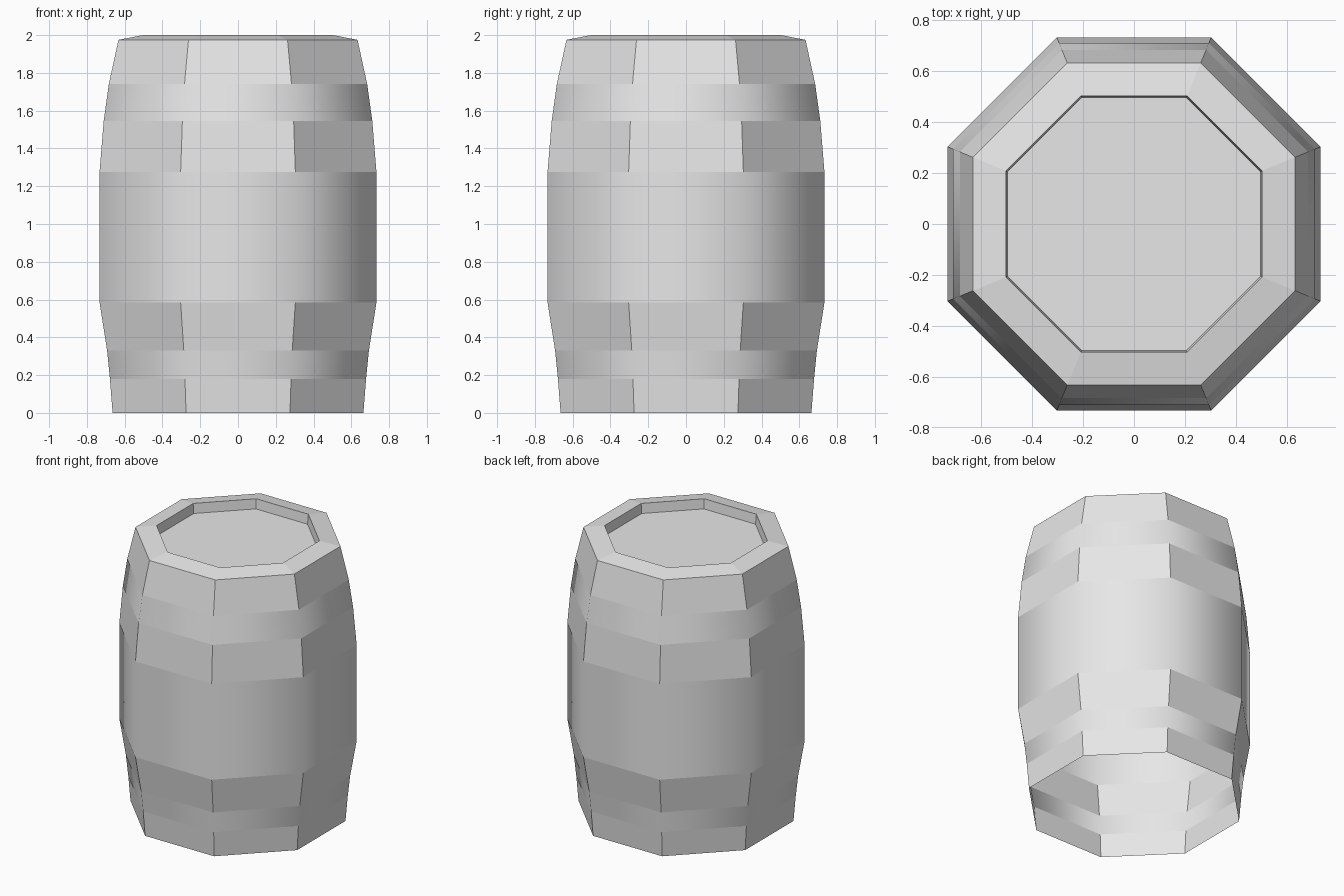
import bpy, bmesh, math

cube = bpy.data.objects.get("Cube")
if cube:
    bpy.data.objects.remove(cube, do_unlink=True)

SIDES = 8
# Wall profile from the open foot up over the rim to the sunken lid:
# (distance from axis to flat side, height, smooth hoop above this ring)
PROFILE = [
    (0.664, 0.0, False),
    (0.678, 0.18, True),     # lower hoop
    (0.693, 0.33, False),
    (0.733, 0.585, True),    # wide middle band
    (0.733, 1.275, False),
    (0.711, 1.545, True),    # upper hoop
    (0.684, 1.74, False),
    (0.633, 1.975, False),   # sloping rim
    (0.503, 2.0, False),     # inner lip
    (0.497, 1.93, False),    # lid edge
]

grey = bpy.data.materials.new("plain_grey")
grey.use_nodes = True
colour = (0.8, 0.8, 0.8, 1.0)
grey.diffuse_color = colour
grey.node_tree.nodes["Principled BSDF"].inputs["Base Color"].default_value = colour


def ring(bm, apothem, z):
    """Octagon with flat sides facing the axes."""
    r = apothem / math.cos(math.pi / SIDES)
    angles = [(i + 0.5) * math.tau / SIDES for i in range(SIDES)]
    return [bm.verts.new((r * math.cos(a), r * math.sin(a), z)) for a in angles]


bm = bmesh.new()
rings = [ring(bm, a, z) for a, z, _ in PROFILE]

# Staves, hoops and rim
for (_, _, smooth), low, high in zip(PROFILE, rings, rings[1:]):
    for i in range(SIDES):
        j = (i + 1) % SIDES
        face = bm.faces.new((low[i], low[j], high[j], high[i]))
        face.smooth = smooth

# Lid
bm.faces.new(rings[-1])

# Hoops are smooth around but crisp along their borders
for edge in bm.edges:
    edge.smooth = all(f.smooth for f in edge.link_faces)

mesh = bpy.data.meshes.new("barrel")
bm.to_mesh(mesh)
bm.free()
mesh.materials.append(grey)
barrel = bpy.data.objects.new("barrel", mesh)
bpy.context.collection.objects.link(barrel)
